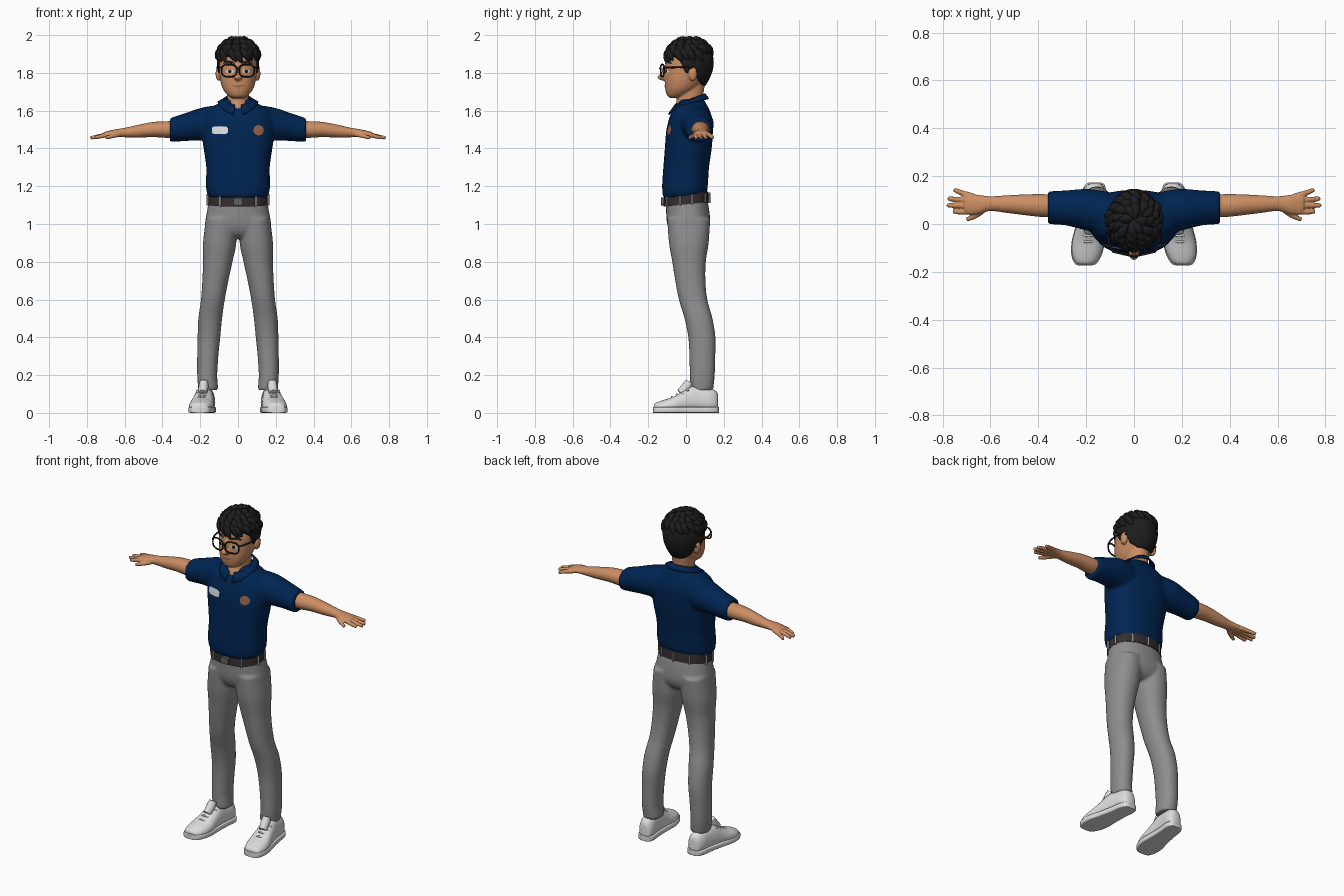
import bpy, bmesh, math, random
from mathutils import Vector

if "Cube" in bpy.data.objects:
    bpy.data.objects.remove(bpy.data.objects["Cube"])
random.seed(4)
TAU = 2 * math.pi


def mat(name, *c):
    m = bpy.data.materials.new(name)
    m.diffuse_color = (*c, 1)
    m.use_nodes = True
    m.node_tree.nodes["Principled BSDF"].inputs["Base Color"].default_value = m.diffuse_color
    return m


NAVY = mat("navy cloth", 0.0, 0.018, 0.085)
GREY = mat("grey cloth", 0.27, 0.27, 0.27)
SKIN = mat("skin", 0.60, 0.27, 0.125)
BLACK = mat("black hair", 0.012, 0.012, 0.013)
WHITE = mat("white", 0.72, 0.72, 0.72)
BELT = mat("dark leather", 0.035, 0.026, 0.03)
BROWN = mat("brown patch", 0.30, 0.13, 0.07)
STEEL = mat("buckle metal", 0.12, 0.12, 0.12)


def smooth(rows, k=5):
    """Catmull-Rom interpolation between rows of numbers."""
    out = []
    for i in range(len(rows) - 1):
        a, b, c, d = (rows[max(0, min(len(rows) - 1, i + j))] for j in (-1, 0, 1, 2))
        for t in (j / k for j in range(k)):
            out.append([0.5 * (2 * q + (r - p) * t + (2 * p - 5 * q + 4 * r - s) * t * t
                               + (3 * q - p - 3 * r + s) * t ** 3)
                        for p, q, r, s in zip(a, b, c, d)])
    return out + [list(rows[-1])]


def unit(n=32, p=2.0):
    """Unit superellipse."""
    f = lambda v: math.copysign(abs(v) ** (2 / p), v)
    return [(f(math.cos(TAU * i / n)), f(math.sin(TAU * i / n))) for i in range(n)]


def upright(rows, p=2.0, k=5):
    """Rings stacked in z; row = z, centre x, half width, y front, y back, tilt."""
    return [[Vector((xc + rx * a, (f + b) / 2 + (b - f) / 2 * s, z + tilt * ((f + b) / 2 + (b - f) / 2 * s)))
             for a, s in unit(32, p)] for z, xc, rx, f, b, tilt in smooth(rows, k)]


def sideways(rows, side, k=5):
    """Rings along x; row = x, y, z, half depth, half height."""
    return [[Vector((side * x, y + ry * a, z + rz * s)) for a, s in unit(24)]
            for x, y, z, ry, rz in smooth(rows, k)]


def tube(pts, radii, n=10, k=4):
    """Round tube with varying radius along a smoothed path."""
    rows = smooth([(*p, r) for p, r in zip(pts, radii)], k)
    P = [Vector(r[:3]) for r in rows]
    rings = []
    for i, r in enumerate(rows):
        q = (P[min(i + 1, len(P) - 1)] - P[max(i - 1, 0)]).to_track_quat('Z', 'Y')
        rings.append([P[i] + q @ Vector((a * r[3], b * r[3], 0)) for a, b in unit(n)])
    return rings


def ball(c, r, n=16):
    rings = []
    for i in range(n + 1):
        a = math.pi * (0.02 + 0.96 * i / n)
        rings.append([Vector((c[0] + r[0] * math.sin(a) * x, c[1] + r[1] * math.sin(a) * y,
                              c[2] - r[2] * math.cos(a))) for x, y in unit(24)])
    return rings


def build(name, parts, m, voxel=0, caps=True, relax=4):
    """Skin every list of rings; optionally fuse them into one surface."""
    bm = bmesh.new()
    for rings in parts:
        vs = [[bm.verts.new(p) for p in r] for r in rings]
        n = len(vs[0])
        for a, b in zip(vs, vs[1:]):
            for i in range(n):
                bm.faces.new((a[i], a[(i + 1) % n], b[(i + 1) % n], b[i]))
        if caps:
            bm.faces.new(vs[0])
            bm.faces.new(vs[-1])
    bmesh.ops.recalc_face_normals(bm, faces=bm.faces)
    me = bpy.data.meshes.new(name)
    bm.to_mesh(me)
    bm.free()
    me.materials.append(m)
    ob = bpy.data.objects.new(name, me)
    bpy.context.collection.objects.link(ob)
    bpy.context.view_layer.objects.active = ob
    ob.select_set(True)
    bpy.ops.object.shade_smooth_by_angle(angle=math.radians(50))
    ob.select_set(False)
    if voxel:
        r = ob.modifiers.new("fuse", 'REMESH')
        r.mode, r.voxel_size, r.use_smooth_shade = 'VOXEL', voxel, True
        ob.modifiers.new("relax", 'SMOOTH').iterations = relax
    return ob


def decal(name, target, m, cx, cz, rx, rz, p=2.0, bend=0.0, lift=0.003):
    """Thin plate pressed onto the front of another part."""
    rings = [[Vector((cx + rx * t * a, -0.4, cz + rz * t * b + bend * (t * a) ** 2)) for a, b in unit(28, p)]
             for t in (1, 0.75, 0.5, 0.25, 0.02)]
    ob = build(name, [rings], m, caps=False)
    ob.data.materials[0] = m
    w = ob.modifiers.new("press", 'SHRINKWRAP')
    w.target, w.wrap_method, w.wrap_mode, w.offset = target, 'PROJECT', 'ABOVE_SURFACE', lift
    w.use_project_y, w.use_positive_direction, w.use_negative_direction = True, True, False


SIDES = (-1, 1)

# polo shirt: body and two sleeves
body = upright([(1.148, 0, .155, -.115, .105, .1), (1.17, 0, .166, -.124, .113, .1), (1.22, 0, .17, -.126, .117, .05),
                (1.30, 0, .168, -.12, .122, 0), (1.40, 0, .182, -.112, .136, 0), (1.48, 0, .192, -.106, .142, 0),
                (1.55, 0, .19, -.092, .14, 0), (1.60, 0, .165, -.072, .126, 0), (1.635, 0, .11, -.047, .108, 0),
                (1.66, 0, .072, -.03, .095, 0)], 2.4)
sleeve = [(.06, .04, 1.53, .085, .10), (.14, .05, 1.53, .09, .095), (.2, .06, 1.528, .087, .086),
          (.28, .067, 1.513, .074, .074), (.335, .068, 1.502, .07, .067), (.36, .068, 1.497, .068, .062)]
shirt = build("shirt", [body] + [sideways(sleeve, s) for s in SIDES], NAVY, .008)

# folded collar, open at the front
flap = []
for i in range(41):
    t = 0.22 + (TAU - 0.44) * i / 40
    c, s = math.cos(t), math.sin(t)
    flap.append((Vector((.071 * s, .02 - .082 * c, 1.662 - .03 * c)),
                 Vector((.108 * s, .012 - .11 * c, 1.645 - .02 * c - .045 * max(0, c) ** 2))))
me = bpy.data.meshes.new("collar")
me.from_pydata([p for f in flap for p in f], [], [(2 * i, 2 * i + 1, 2 * i + 3, 2 * i + 2) for i in range(40)])
me.materials.append(NAVY)
me.shade_smooth()
collar = bpy.data.objects.new("collar", me)
bpy.context.collection.objects.link(collar)
collar.modifiers.new("thickness", 'SOLIDIFY').thickness = .008

# chest badges
decal("name_tag", shirt, WHITE, -.095, 1.496, .042, .021, 4)
decal("chest_patch", shirt, BROWN, .108, 1.496, .027, .027)

# trousers: hips and two legs
hips = upright([(1.14, 0, .152, -.108, .108, .1), (1.08, 0, .162, -.106, .122, 0), (1.0, 0, .175, -.1, .128, 0),
                (.95, 0, .165, -.08, .11, 0), (.925, 0, .12, -.05, .08, 0)], 2.3)
leg = [(1.03, .088, .082, -.1, .128), (.9, .097, .088, -.09, .12), (.8, .107, .078, -.073, .105),
       (.7, .12, .069, -.057, .103), (.6, .133, .063, -.038, .113), (.5, .147, .063, -.008, .14),
       (.4, .154, .06, .012, .156), (.3, .16, .056, .018, .155), (.2, .163, .053, .02, .152),
       (.14, .159, .053, .022, .146), (.12, .158, .052, .024, .144)]
build("trousers", [hips] + [upright([(z, s * x, r, f, b, 0) for z, x, r, f, b in leg], 2.2) for s in SIDES], GREY, .008)

# belt, loops and buckle
build("belt", [upright([(1.104, 0, .159, -.118, .12, .1), (1.16, 0, .156, -.116, .117, .1)], 2.3, 1)], BELT)
loops = []
for a in (35, 75, 105, 145, 180, 215, 255, 285, 325):
    x, y = .162 * math.sin(math.radians(a)), -.121 * math.cos(math.radians(a))
    x, y = x * 1.02, y * 1.02
    loops.append(tube([(x, y, 1.10 + .1 * y), (x, y, 1.155 + .1 * y)], [.006, .006], 8, 1))
build("belt_loops", loops, GREY)
build("buckle", [[[Vector((.024 * a, y, 1.119 + .02 * b)) for a, b in unit(24, 6)] for y in (-.11, -.132)]], STEEL)

# shoes: upper, sole, tongue and laces
shoe = [(-.17, .022, .04), (-.16, .043, .053), (-.12, .06, .068), (-.07, .064, .084), (-.02, .057, .112),
        (.03, .051, .14), (.08, .047, .14), (.13, .046, .13), (.16, .036, .115), (.17, .02, .095)]
for s in SIDES:
    side = "left" if s > 0 else "right"
    mid = lambda y: s * (.183 - .12 * y)
    build(side + "_shoe", [[[Vector((mid(y) + w * a * (1 - .15 * b), y, .012 + (h - .012) * (b + 1) / 2))
                             for a, b in unit(28, 2.5)] for y, w, h in smooth(shoe, 4)]], WHITE)
    build(side + "_sole", [[[Vector((mid(y) + (w + .005) * a, y * 1.02, .016 + .016 * b))
                             for a, b in unit(28, 7)] for y, w, h in smooth(shoe, 4)]], WHITE)
    build(side + "_tongue", [tube([(mid(-.03), -.03, .105), (mid(0), .0, .135), (mid(.02), .018, .165)],
                                  [.022, .026, .022], 14)], WHITE)
    laces = []
    for y, z in ((-.075, .081), (-.05, .095), (-.025, .111), (0, .128)):
        laces.append(tube([(mid(y) - .036, y + .012, z - .012), (mid(y), y, z + .004),
                           (mid(y) + .036, y + .012, z - .012)], [.005] * 3, 8))
    build(side + "_laces", laces, WHITE)

# arms and hands
arm = [(.30, .075, 1.502, .045, .044), (.38, .077, 1.5, .048, .044), (.45, .08, 1.5, .044, .04),
       (.53, .083, 1.491, .037, .034), (.60, .085, 1.484, .031, .025), (.65, .082, 1.481, .04, .02),
       (.69, .084, 1.477, .044, .015), (.71, .087, 1.476, .036, .011)]
fingers = [[(.67, .054), (.72, .05), (.757, .053)], [(.67, .075), (.73, .077), (.782, .078)],
           [(.67, .097), (.73, .102), (.778, .107)], [(.67, .115), (.72, .13), (.753, .144)],
           [(.62, .066), (.66, .036), (.70, .019)]]
for s in SIDES:
    parts = [sideways(arm, s)]
    for f in fingers:
        parts.append(tube([(s * x, y, 1.476 - .01 * i) for i, (x, y) in enumerate(f)], [.013, .0115, .009]))
    build(("left" if s > 0 else "right") + "_arm", parts, SKIN, .0045, relax=2)

# head with neck, nose and ears
skull = upright([(1.667, 0, .028, -.085, -.03, 0), (1.68, 0, .052, -.1, .0, 0), (1.71, 0, .077, -.109, .05, 0),
                 (1.75, 0, .092, -.112, .09, 0), (1.80, 0, .099, -.111, .12, 0), (1.86, 0, .101, -.106, .13, 0),
                 (1.92, 0, .088, -.085, .115, 0), (1.96, 0, .05, -.04, .07, 0)], 2.2)
neck = upright([(1.58, 0, .055, -.06, .07, 0), (1.62, 0, .058, -.064, .08, 0), (1.66, 0, .057, -.048, .088, 0),
                (1.74, 0, .06, -.04, .1, 0)])
face = [skull, neck, ball((0, -.118, 1.777), (.022, .033, .018)), ball((0, -.106, 1.803), (.013, .024, .04))]
face += [ball((s * .102, .036, 1.795), (.017, .024, .038)) for s in SIDES]
head = build("head", face, SKIN, .005, relax=3)

# eyes, brows and mouth
for s in SIDES:
    decal("eye_white", head, WHITE, s * .043, 1.808, .019, .012, lift=.002)
    decal("iris", head, BLACK, s * .042, 1.808, .009, .0105, lift=.004)
    decal("eyebrow", head, BLACK, s * .046, 1.858, .03, .007, 2.5, -.008, .004)
decal("mouth", head, BROWN, 0, 1.728, .036, .004, 2, .01, .002)

# glasses: rims, bridge and temples
frames = []
for s in SIDES:
    rim = [(s * .047 + .04 * a, -.136 + .02 * abs(s * .047 + .04 * a) / .087, 1.812 + .033 * b)
           for a, b in unit(28, 2.7)]
    frames.append(tube(rim + rim[:1], [.0045] * 29, 8, 1))
    frames.append(tube([(s * .087, -.118, 1.828), (s * .108, -.06, 1.829), (s * .109, .02, 1.828),
                        (s * .106, .06, 1.805)], [.0045] * 4, 8))
frames.append(tube([(-.01, -.135, 1.82), (0, -.138, 1.824), (.01, -.135, 1.82)], [.0045] * 3, 8))
build("glasses", frames, BLACK)


# hair cap with a hairline that dips at the sideburns and nape
def hairline(t):
    line = [(0, 1.885), (50, 1.885), (68, 1.86), (78, 1.80), (92, 1.80), (102, 1.83), (115, 1.76), (140, 1.735), (181, 1.73)]
    d = math.degrees(min(t, TAU - t))
    for (a, p), (b, q) in zip(line, line[1:]):
        if a <= d <= b:
            return p + (q - p) * (d - a) / (b - a)


cap = []
for j in range(21):
    ring = []
    for i in range(72):
        t = TAU * i / 72
        lo = hairline(t)
        z = lo + (1.974 - lo) * math.sin(j / 20 * math.pi / 2)
        k = math.sqrt(max(0, 1 - ((z - 1.86) / .115) ** 2)) if z > 1.86 else 1 - .36 * ((1.86 - z) / .13) ** 2
        ring.append(Vector((.112 * k * math.sin(t), .02 - .127 * k * math.cos(t), z)))
    cap.append(ring)
hair = build("hair_cap", [cap], BLACK, caps=False)
hair.modifiers.new("thickness", 'SOLIDIFY').thickness = .012

# layered tufts radiating from the crown, with a fringe
tufts = []
for el, count in ((78, 6), (60, 12), (42, 16), (25, 18)):
    for i in range(count):
        az = TAU * (i + random.uniform(.2, .8)) / count
        front = math.cos(az)
        if el < 40 and front < -.4:
            continue
        drop = 24 + random.uniform(0, 10) + (4 if front > .6 else 0)
        path = []
        for f, lift in ((-.4, .9), (.2, .99), (.7, .99), (1, random.uniform(.98, 1.05))):
            e, a = math.radians(el - drop * f), az + .35 * f
            path.append((.108 * lift * math.cos(e) * math.sin(a), .018 - .122 * lift * math.cos(e) * math.cos(a),
                         1.872 + .108 * lift * math.sin(e)))
        tufts.append(tube(path, [.010, .021, .015, .003], 8, 3))
build("hair_tufts", tufts, BLACK)
